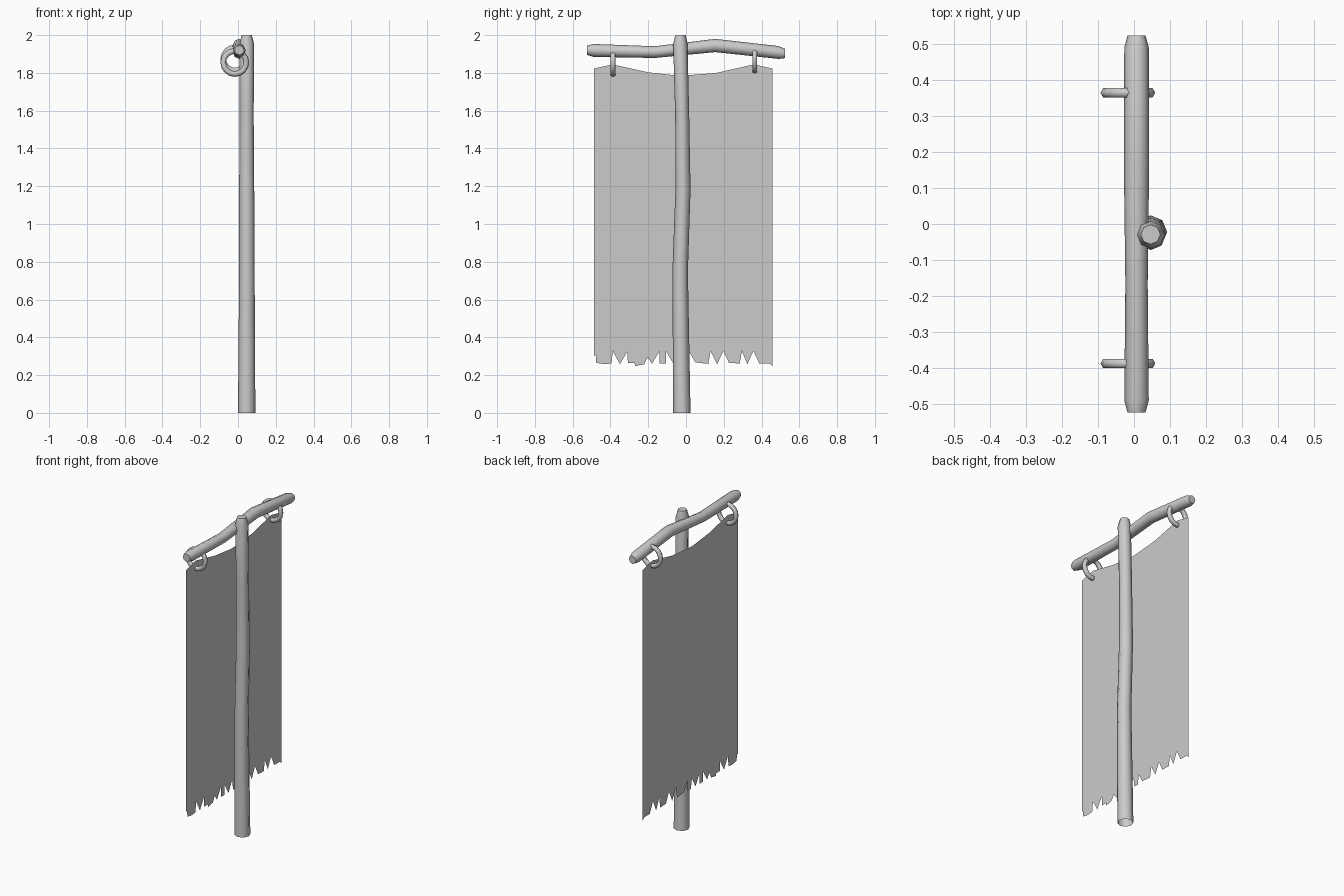
import bpy, bmesh, math
from mathutils import Vector

if "Cube" in bpy.data.objects:
    bpy.data.objects.remove(bpy.data.objects["Cube"])


def finish(name, bm, angle=None):
    me = bpy.data.meshes.new(name)
    bmesh.ops.recalc_face_normals(bm, faces=bm.faces)
    bm.to_mesh(me)
    bm.free()
    ob = bpy.data.objects.new(name, me)
    bpy.context.collection.objects.link(ob)
    if angle:
        bpy.ops.object.select_all(action='DESELECT')
        ob.select_set(True)
        bpy.context.view_layer.objects.active = ob
        bpy.ops.object.shade_smooth_by_angle(angle=math.radians(angle))
    return ob


def branch(name, stations, u, v, sides, cap_start=True):
    """Crooked round pole; stations are (centre, radius), u and v span the cross-section."""
    bm = bmesh.new()
    u, v = Vector(u), Vector(v)
    loops = []
    for c, r in stations:
        loops.append([bm.verts.new(Vector(c) + r * (math.cos(a) * u + math.sin(a) * v))
                      for a in (2 * math.pi * i / sides for i in range(sides))])
    for a, b in zip(loops, loops[1:]):
        for i in range(sides):
            j = (i + 1) % sides
            bm.faces.new((a[i], a[j], b[j], b[i]))
    if cap_start:
        bm.faces.new(loops[0])
    bm.faces.new(loops[-1])
    return finish(name, bm, 46)


def height(line, y):
    """Height of a (y, z) polyline at y."""
    for (y0, z0), (y1, z1) in zip(line, line[1:]):
        if y0 <= y <= y1:
            return z0 + (z1 - z0) * (y - y0) / (y1 - y0)


# Upright pole, slightly crooked, with chamfered top and open foot
branch("upright_pole", [
    ((0.046, -0.022, 0.0), 0.046),
    ((0.047, -0.031, 0.75), 0.041),
    ((0.046, -0.016, 1.18), 0.040),
    ((0.046, -0.020, 1.57), 0.037),
    ((0.047, -0.030, 1.955), 0.038),
    ((0.046, -0.029, 2.0), 0.027)], (1, 0, 0), (0, 1, 0), 8, cap_start=False)

# Crossbar branch with chamfered ends
branch("crossbar", [
    ((0.007, -0.523, 1.920), 0.025),
    ((0.007, -0.490, 1.919), 0.034),
    ((0.007, -0.165, 1.910), 0.031),
    ((0.007, 0.155, 1.945), 0.035),
    ((0.007, 0.490, 1.908), 0.034),
    ((0.007, 0.523, 1.903), 0.025)], (1, 0, 0), (0, 0, 1), 8)

# Hanging rings joining cloth and crossbar
for side, y, z in (("front", -0.387, 1.855), ("back", 0.364, 1.873)):
    bpy.ops.mesh.primitive_torus_add(
        major_segments=16, minor_segments=6, major_radius=0.061, minor_radius=0.015,
        location=(-0.017, y, z), rotation=(math.pi / 2, 0, 0))
    ring = bpy.context.object
    ring.name = side + "_ring"
    bpy.ops.object.shade_smooth_by_angle(angle=math.radians(62))

# Cloth with sagging top edge and torn hem, as a flat sheet of (y, z) columns
top = [(-0.487, 1.823), (-0.39, 1.845), (-0.2, 1.803), (-0.03, 1.784),
       (0.16, 1.8), (0.36, 1.845), (0.459, 1.823)]
hem = [(-0.487, 0.304), (-0.477, 0.304), (-0.475, 0.265), (-0.43, 0.258), (-0.394, 0.262),
       (-0.388, 0.328), (-0.35, 0.258), (-0.31, 0.325), (-0.308, 0.265), (-0.272, 0.265),
       (-0.27, 0.248), (-0.222, 0.257), (-0.203, 0.293), (-0.18, 0.26), (-0.141, 0.325),
       (-0.14, 0.262), (-0.107, 0.262), (-0.105, 0.325), (-0.066, 0.26), (-0.03, 0.325),
       (-0.02, 0.262), (0.012, 0.262), (0.016, 0.325), (0.05, 0.267), (0.118, 0.26),
       (0.13, 0.328), (0.165, 0.258), (0.198, 0.328), (0.228, 0.264), (0.285, 0.262),
       (0.295, 0.328), (0.325, 0.258), (0.357, 0.328), (0.388, 0.262), (0.445, 0.26),
       (0.459, 0.245)]
bm = bmesh.new()
columns = [[bm.verts.new((-0.02, y, height(line, y))) for line in (top, hem)]
           for y in sorted({p[0] for p in top + hem})]
for a, b in zip(columns, columns[1:]):
    bm.faces.new((a[0], a[1], b[1], b[0]))
finish("banner_cloth", bm)
